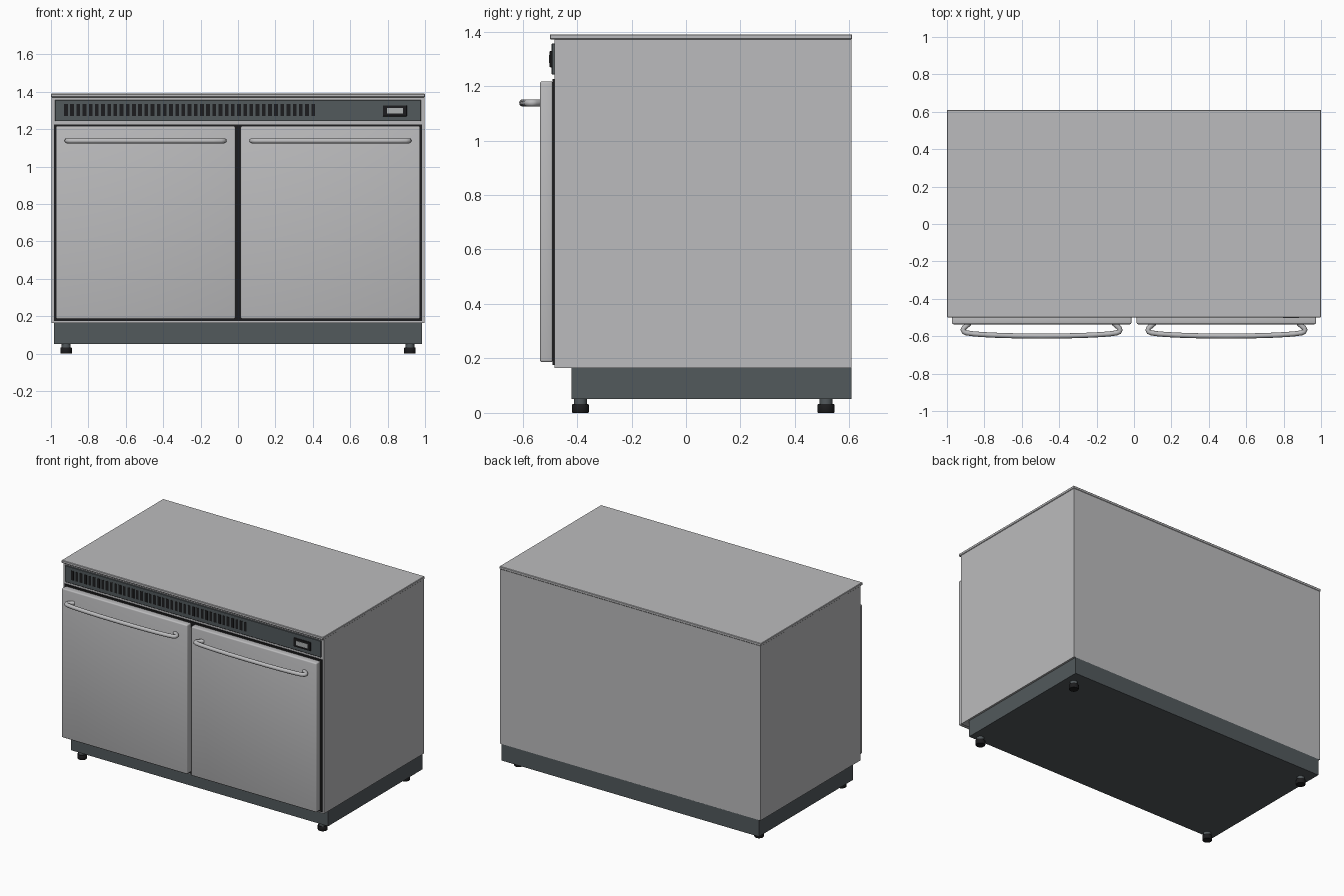
import bpy, bmesh, math
from mathutils import Vector

if "Cube" in bpy.data.objects:
    bpy.data.objects.remove(bpy.data.objects["Cube"])


def material(name, r, g, b):
    m = bpy.data.materials.new(name)
    m.diffuse_color = (r, g, b, 1)
    m.use_nodes = True
    m.node_tree.nodes["Principled BSDF"].inputs["Base Color"].default_value = m.diffuse_color
    return m


STEEL = material("brushed steel", 0.50, 0.50, 0.51)
SLATE = material("slate grey", 0.085, 0.10, 0.107)
BLACK = material("black rubber", 0.012, 0.012, 0.013)
SCREEN = material("display grey", 0.42, 0.44, 0.44)


def link(name, bm, mat):
    me = bpy.data.meshes.new(name)
    bm.to_mesh(me)
    bm.free()
    me.materials.append(mat)
    ob = bpy.data.objects.new(name, me)
    bpy.context.collection.objects.link(ob)
    return ob


def smooth(ob, angle=35):
    bpy.ops.object.select_all(action='DESELECT')
    ob.select_set(True)
    bpy.context.view_layer.objects.active = ob
    bpy.ops.object.shade_smooth_by_angle(angle=math.radians(angle))


def add_box(bm, x, y, z):
    vs = bmesh.ops.create_cube(bm, size=1)["verts"]
    for v in vs:
        v.co = Vector([(a + b) / 2 + c * (b - a) for (a, b), c in zip((x, y, z), v.co)])


def box(name, x, y, z, mat, bevel=0, segments=2):
    bm = bmesh.new()
    add_box(bm, x, y, z)
    if bevel:
        bmesh.ops.bevel(bm, geom=bm.edges[:], offset=bevel, segments=segments,
                        profile=0.5, affect='EDGES')
    return link(name, bm, mat)


def lathe(name, x, y, profile, mat, n=24):
    # stacked rings (radius, z), capped at both ends
    bm = bmesh.new()
    rings = [[bm.verts.new((x + r * math.cos(2 * math.pi * i / n),
                            y + r * math.sin(2 * math.pi * i / n), z)) for i in range(n)]
             for r, z in profile]
    for a, b in zip(rings, rings[1:]):
        for i in range(n):
            j = (i + 1) % n
            bm.faces.new((a[i], a[j], b[j], b[i]))
    bm.faces.new(rings[0][::-1])
    bm.faces.new(rings[-1])
    ob = link(name, bm, mat)
    smooth(ob)
    return ob


def tube(name, pts, radius, mat, n=12):
    # round bar swept along a path lying in a horizontal plane
    bm = bmesh.new()
    rings = []
    for i, p in enumerate(pts):
        t = (pts[min(i + 1, len(pts) - 1)] - pts[max(i - 1, 0)]).normalized()
        side = t.cross(Vector((0, 0, 1))).normalized()
        rings.append([bm.verts.new(p + radius * (math.cos(a) * side + math.sin(a) * Vector((0, 0, 1))))
                      for a in (2 * math.pi * k / n for k in range(n))])
    for a, b in zip(rings, rings[1:]):
        for i in range(n):
            j = (i + 1) % n
            bm.faces.new((a[i], a[j], b[j], b[i]))
    bm.faces.new(rings[0])
    bm.faces.new(rings[-1][::-1])
    bmesh.ops.recalc_face_normals(bm, faces=bm.faces[:])
    ob = link(name, bm, mat)
    smooth(ob, 50)
    return ob


# cabinet, worktop and plinth
box("cabinet_body", (-0.996, 0.996), (-0.483, 0.608), (0.165, 1.371), STEEL)
box("worktop", (-1, 1), (-0.50, 0.61), (1.371, 1.39), STEEL, 0.003, 1)
box("plinth", (-0.983, 0.983), (-0.42, 0.608), (0.051, 0.166), SLATE)

# feet
for sx in (-1, 1):
    for label, y in (("front", -0.388), ("back", 0.514)):
        side = "left" if sx < 0 else "right"
        lathe(f"{label}_{side}_foot", sx * 0.919, y,
              [(0.029, 0), (0.031, 0.003), (0.031, 0.029), (0.029, 0.032)], BLACK)
        lathe(f"{label}_{side}_foot_stem", sx * 0.919, y, [(0.024, 0.031), (0.024, 0.053)], SLATE)

# dark seal behind the doors
box("door_seal", (-0.984, 0.984), (-0.49, -0.48), (0.175, 1.226), BLACK)

# doors with bowed bar handles
half = [(0.385, -0.530), (0.400, -0.543), (0.415, -0.556), (0.420, -0.566), (0.416, -0.576),
        (0.402, -0.582), (0.360, -0.588), (0.270, -0.594), (0.140, -0.598)]
for sx, side in ((-1, "left"), (1, "right")):
    a, b = sorted((sx * 0.014, sx * 0.974))
    smooth(box(f"{side}_door", (a, b), (-0.536, -0.489), (0.186, 1.217), STEEL, 0.008, 3))
    cx = sx * 0.494
    path = [(-x, y) for x, y in half] + [(0, -0.599)] + half[::-1]
    tube(f"{side}_door_handle", [Vector((cx + x, y, 1.138)) for x, y in path], 0.0135, STEEL)

# control panel
box("control_panel", (-0.978, 0.978), (-0.493, -0.48), (1.243, 1.357), SLATE, 0.002, 1)

# vent slots
bm = bmesh.new()
count, x0, x1, w = 41, -0.93, 0.412, 0.02
for i in range(count):
    x = x0 + (x1 - w - x0) * i / (count - 1)
    add_box(bm, (x, x + w), (-0.4945, -0.49), (1.270, 1.334))
link("vent_slots", bm, BLACK)

# temperature display
box("display_bezel", (0.775, 0.903), (-0.501, -0.49), (1.269, 1.328), BLACK, 0.003, 2)
box("display_screen", (0.796, 0.882), (-0.503, -0.499), (1.284, 1.314), SCREEN)
